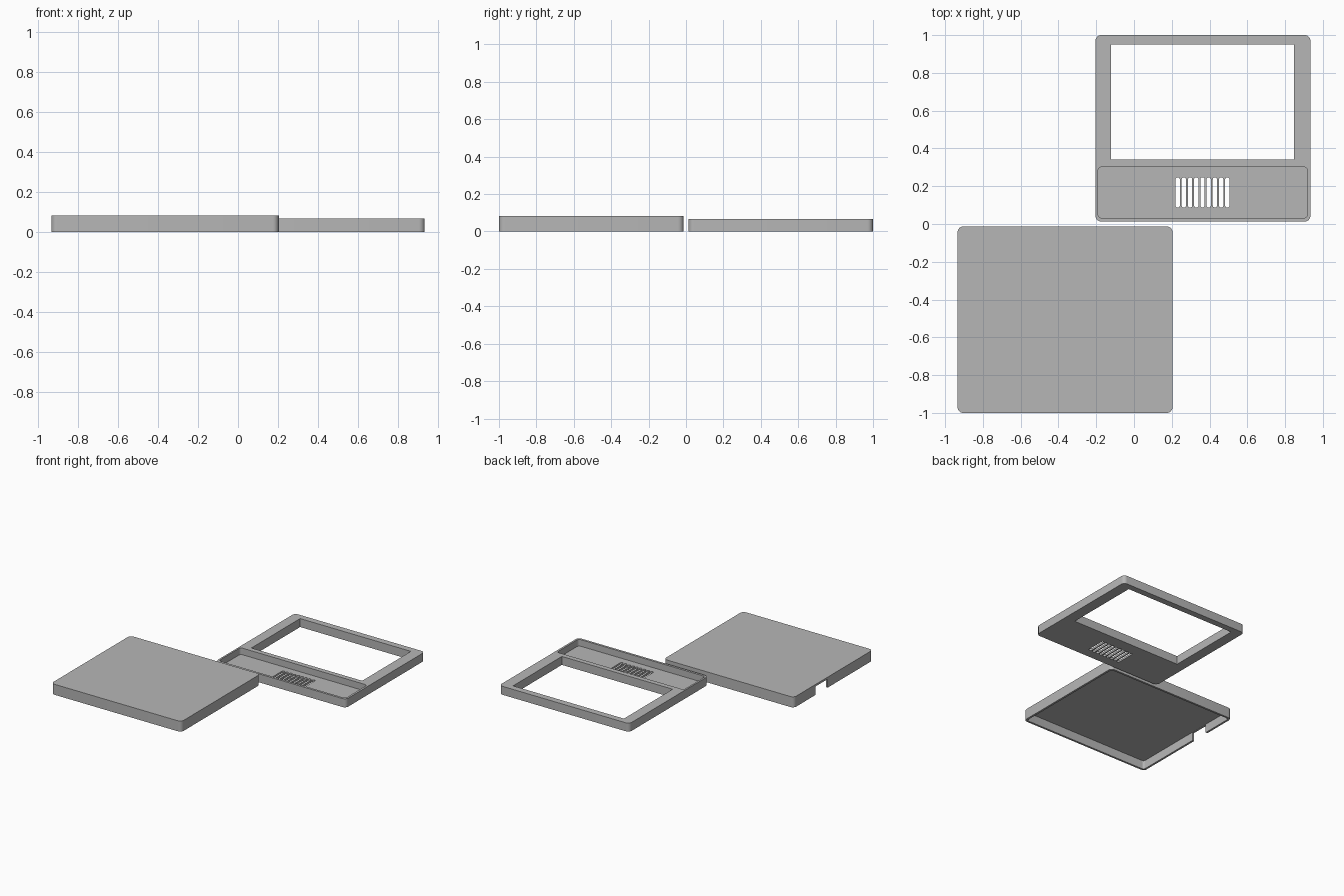
import bpy, bmesh, math

if "Cube" in bpy.data.objects:
    bpy.data.objects.remove(bpy.data.objects["Cube"])

grey = bpy.data.materials.new("plain_grey")
grey.diffuse_color = (0.47, 0.47, 0.47, 1)
grey.use_nodes = True
grey.node_tree.nodes["Principled BSDF"].inputs["Base Color"].default_value = grey.diffuse_color


def rounded_rect(x0, x1, y0, y1, r, seg=6):
    """Counter-clockwise outline of a rectangle with rounded corners."""
    if r == 0:
        return [(x0, y0), (x1, y0), (x1, y1), (x0, y1)]
    corners = [(x1 - r, y1 - r), (x0 + r, y1 - r), (x0 + r, y0 + r), (x1 - r, y0 + r)]
    pts = []
    for i, (cx, cy) in enumerate(corners):
        for k in range(seg + 1):
            a = math.pi / 2 * (i + k / seg)
            pts.append((cx + r * math.cos(a), cy + r * math.sin(a)))
    return pts


def prism(name, outlines, z0, z1):
    """Extrude one or more outlines from z0 to z1 as one object."""
    bm = bmesh.new()
    for pts in outlines:
        low = [bm.verts.new((x, y, z0)) for x, y in pts]
        high = [bm.verts.new((x, y, z1)) for x, y in pts]
        bm.faces.new(low[::-1])
        bm.faces.new(high)
        n = len(pts)
        for i in range(n):
            j = (i + 1) % n
            bm.faces.new((low[i], low[j], high[j], high[i]))
    mesh = bpy.data.meshes.new(name)
    bm.to_mesh(mesh)
    bm.free()
    mesh.materials.append(grey)
    ob = bpy.data.objects.new(name, mesh)
    bpy.context.collection.objects.link(ob)
    return ob


def carve(ob, cutters):
    """Subtract the cutters, then remove them and shade the result."""
    for c in cutters:
        mod = ob.modifiers.new("cut", 'BOOLEAN')
        mod.operation = 'DIFFERENCE'
        mod.solver = 'EXACT'
        mod.object = c
        c.hide_render = True
    bpy.ops.object.select_all(action='DESELECT')
    bpy.context.view_layer.objects.active = ob
    ob.select_set(True)
    for mod in list(ob.modifiers):
        bpy.ops.object.modifier_apply(modifier=mod.name)
    for c in cutters:
        bpy.data.objects.remove(c)
    bpy.ops.object.shade_smooth_by_angle(angle=math.radians(30))


# Front frame: window opening, shallow tray and row of vent slots
frame = prism("front_frame", [rounded_rect(-0.204, 0.934, 0.013, 1.0, 0.03)], 0, 0.067)
window = prism("window_cutter", [rounded_rect(-0.122, 0.847, 0.341, 0.95, 0)], -0.1, 0.2)
tray = prism("tray_cutter", [rounded_rect(-0.19, 0.918, 0.031, 0.302, 0.02)], 0.015, 0.2)
slots = []
for i in range(9):
    cx = 0.231 + i * 0.0329
    slots.append(rounded_rect(cx - 0.0115, cx + 0.0115, 0.087, 0.247, 0.011, 4))
vents = prism("vent_cutter", slots, -0.1, 0.1)
carve(frame, [window, tray, vents])

# Back cover: hollow underneath, with a cable notch in the left wall
cover = prism("back_cover", [rounded_rect(-0.934, 0.204, -1.0, -0.013, 0.03)], 0, 0.083)
cavity = prism("cavity_cutter", [rounded_rect(-0.918, 0.188, -0.984, -0.029, 0.016)], -0.1, 0.068)
notch = prism("notch_cutter", [rounded_rect(-1.0, -0.9, -0.435, -0.285, 0)], -0.2, 0.067)
carve(cover, [cavity, notch])
